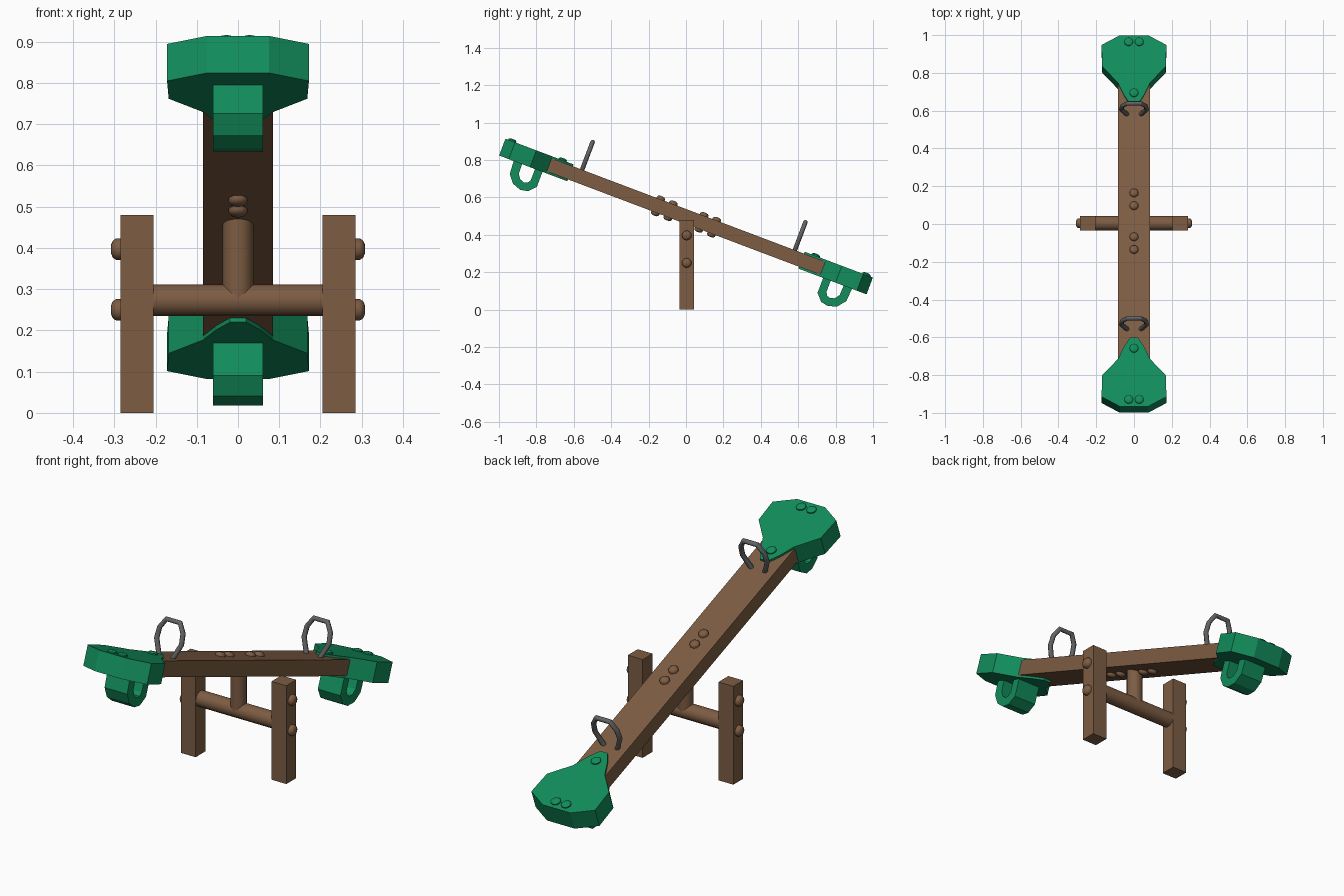
import bpy, bmesh, math
from mathutils import Matrix, Vector

if "Cube" in bpy.data.objects:
    bpy.data.objects.remove(bpy.data.objects["Cube"])

TILT = Matrix.Translation((0, 0, 0.498)) @ Matrix.Rotation(math.radians(-20.7), 4, 'X')
UPRIGHT = Matrix.Identity(4)


def material(name, rgb):
    m = bpy.data.materials.new(name)
    m.diffuse_color = (*rgb, 1)
    m.use_nodes = True
    m.node_tree.nodes["Principled BSDF"].inputs["Base Color"].default_value = m.diffuse_color
    return m


WOOD = material("brown wood", (0.205, 0.108, 0.056))
GREEN = material("green plastic", (0.006, 0.265, 0.105))
METAL = material("grey metal", (0.125, 0.125, 0.13))


def finish(name, bm, mat, frame=UPRIGHT, smooth=None):
    bmesh.ops.recalc_face_normals(bm, faces=bm.faces)
    me = bpy.data.meshes.new(name)
    bm.to_mesh(me)
    bm.free()
    me.materials.append(mat)
    ob = bpy.data.objects.new(name, me)
    bpy.context.collection.objects.link(ob)
    ob.matrix_world = frame
    if smooth:
        bpy.ops.object.select_all(action='DESELECT')
        bpy.context.view_layer.objects.active = ob
        ob.select_set(True)
        bpy.ops.object.shade_smooth_by_angle(angle=math.radians(smooth))
    return ob


def box(name, size, centre, mat, frame=UPRIGHT):
    bm = bmesh.new()
    bmesh.ops.create_cube(bm, size=1, matrix=Matrix.Translation(centre) @ Matrix.Diagonal((*size, 1)))
    return finish(name, bm, mat, frame)


def cylinder(name, radius, length, matrix, mat):
    bm = bmesh.new()
    bmesh.ops.create_cone(bm, cap_ends=True, segments=16, radius1=radius, radius2=radius,
                          depth=length, matrix=matrix)
    return finish(name, bm, mat, smooth=40)


def prism(name, points, offset, mat, frame):
    """Extrude a flat outline of 3D points by an offset vector."""
    bm = bmesh.new()
    face = bm.faces.new([bm.verts.new(p) for p in points])
    ext = bmesh.ops.extrude_face_region(bm, geom=[face])
    verts = [v for v in ext['geom'] if isinstance(v, bmesh.types.BMVert)]
    bmesh.ops.translate(bm, vec=offset, verts=verts)
    return finish(name, bm, mat, frame)


def bolt(name, pos, axis, radius, height, mat, frame=UPRIGHT):
    """Domed bolt head made of stacked rings."""
    bm = bmesh.new()
    m = Matrix.Translation(pos) @ Vector(axis).to_track_quat('Z', 'Y').to_matrix().to_4x4()
    rings = []
    for r, h in ((1, -0.3), (1, 0.45), (0.8, 0.8), (0.4, 1)):
        rings.append([bm.verts.new(m @ Vector((radius * r * math.cos(a * math.tau / 12),
                                               radius * r * math.sin(a * math.tau / 12),
                                               height * h))) for a in range(12)])
    for lo, hi in zip(rings, rings[1:]):
        for i in range(12):
            j = (i + 1) % 12
            bm.faces.new((lo[i], lo[j], hi[j], hi[i]))
    bm.faces.new(rings[0])
    bm.faces.new(rings[-1])
    return finish(name, bm, mat, frame, smooth=40)


def tube(name, path, radius, mat, frame, sides=8):
    """Sweep a ring along a path lying in a plane of constant y."""
    bm = bmesh.new()
    rings = []
    for i, p in enumerate(path):
        a = (p - path[max(i - 1, 0)]).normalized()
        b = (path[min(i + 1, len(path) - 1)] - p).normalized()
        t = (a + b).normalized()
        side = Vector((t.z, 0, -t.x))
        rings.append([bm.verts.new(p + radius * (math.cos(k * math.tau / sides) * side
                      + math.sin(k * math.tau / sides) * Vector((0, 1, 0)))) for k in range(sides)])
    for lo, hi in zip(rings, rings[1:]):
        for k in range(sides):
            j = (k + 1) % sides
            bm.faces.new((lo[k], lo[j], hi[j], hi[k]))
    bm.faces.new(rings[0])
    bm.faces.new(rings[-1])
    return finish(name, bm, mat, frame, smooth=50)


# Support frame: two posts with bolts, a crossbar and a short upright
for s, side in ((-1, "left"), (1, "right")):
    box(f"{side}_post", (0.08, 0.076, 0.48), (s * 0.245, 0.004, 0.24), WOOD)
    for z, level in ((0.25, "lower"), (0.397, "upper")):
        bolt(f"{side}_{level}_bolt", (s * 0.285, 0.004, z), (s, 0, 0), 0.026, 0.023, WOOD)
cylinder("crossbar", 0.038, 0.44,
         Matrix.Translation((0, 0.004, 0.273)) @ Matrix.Rotation(math.pi / 2, 4, 'Y'), WOOD)
cylinder("pivot_upright", 0.037, 0.215, Matrix.Translation((0, 0.004, 0.3805)), WOOD)

# Tilted board with rivets above and below
box("board", (0.17, 1.8, 0.075), (0, 0, 0), WOOD, TILT)
for u in (-0.16, -0.088, 0.088, 0.16):
    for n in (-1, 1):
        bolt("board_rivet", (0, u, n * 0.0375), (0, 0, n), 0.023, 0.018, WOOD, TILT)

# Half outlines: seat (x, along board), foot loop (along board, height), handle (x, height)
SEAT = [(0.02, 0.66), (0.052, 0.71), (0.085, 0.782), (0.168, 0.873), (0.172, 0.995), (0.075, 1.05)]
LOOP = [(0.968, -0.03), (0.962, -0.12), (0.927, -0.163), (0.88, -0.18), (0.838, -0.172),
        (0.802, -0.133), (0.802, -0.03), (0.845, -0.03), (0.845, -0.112), (0.856, -0.13),
        (0.875, -0.136), (0.898, -0.128), (0.917, -0.103), (0.92, -0.03)]
HANDLE = [(0.035, 0.03), (0.067, 0.105), (0.063, 0.155), (0.037, 0.198)]

# Both ends: seat, seat rivets, loop under the seat and hand grip
for s, end in ((-1, "front"), (1, "back")):
    outline = SEAT + [(-x, u) for x, u in reversed(SEAT)]
    prism(f"{end}_seat", [(x, s * u, -0.048) for x, u in outline], (0, 0, 0.096), GREEN, TILT)
    for x, u in ((-0.028, 1.012), (0.028, 1.012), (0, 0.723)):
        bolt(f"{end}_seat_rivet", (x, s * u, 0.048), (0, 0, 1), 0.023, 0.012, GREEN, TILT)
    prism(f"{end}_foot_loop", [(-0.061, s * u, n) for u, n in LOOP], (0.122, 0, 0), GREEN, TILT)
    path = HANDLE + [(-x, n) for x, n in reversed(HANDLE)]
    tube(f"{end}_handle", [Vector((x, s * 0.608, n)) for x, n in path], 0.012, METAL, TILT)
